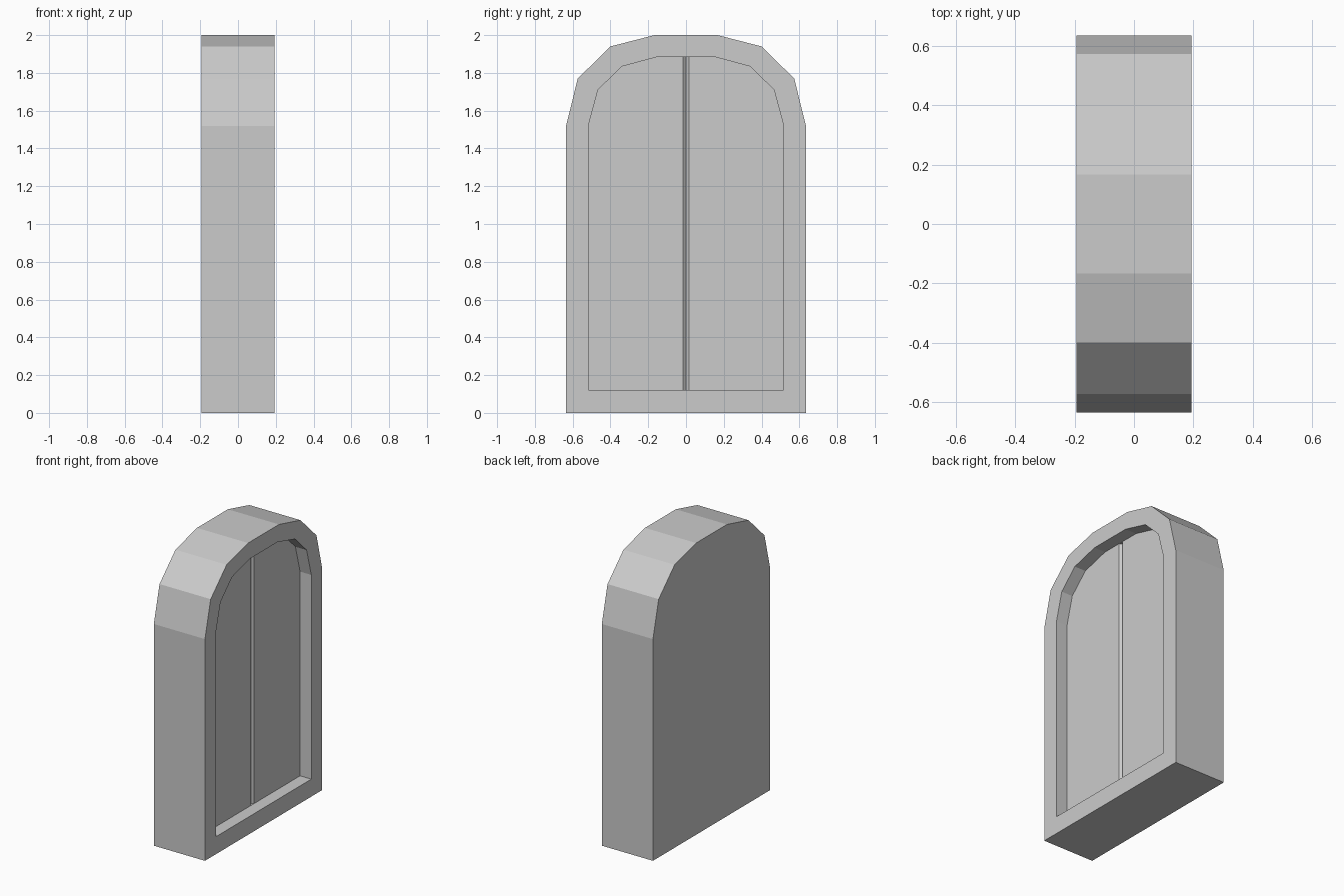
import bpy, bmesh

if "Cube" in bpy.data.objects:
    bpy.data.objects.remove(bpy.data.objects["Cube"])

HALF_DEPTH = 0.194
RECESS_X = HALF_DEPTH - 0.085


def prism(name, points, axis, start, end):
    """Extrude a closed 2D outline: axis 'x' takes (y, z), axis 'z' takes (x, y)."""
    bm = bmesh.new()
    place = (lambda a, b: (start, a, b)) if axis == 'x' else (lambda a, b: (a, b, start))
    shift = (end - start, 0, 0) if axis == 'x' else (0, 0, end - start)
    face = bm.faces.new([bm.verts.new(place(a, b)) for a, b in points])
    out = bmesh.ops.extrude_face_region(bm, geom=[face])
    moved = [v for v in out["geom"] if isinstance(v, bmesh.types.BMVert)]
    bmesh.ops.translate(bm, verts=moved, vec=shift)
    bmesh.ops.recalc_face_normals(bm, faces=bm.faces)
    mesh = bpy.data.meshes.new(name)
    bm.to_mesh(mesh)
    bm.free()
    obj = bpy.data.objects.new(name, mesh)
    bpy.context.collection.objects.link(obj)
    return obj


def mirrored(half):
    return half + [(-y, z) for y, z in reversed(half)]


def cut(target, cutter):
    mod = target.modifiers.new("cut", 'BOOLEAN')
    mod.operation, mod.solver, mod.object = 'DIFFERENCE', 'EXACT', cutter
    bpy.context.view_layer.objects.active = target
    bpy.ops.object.modifier_apply(modifier=mod.name)
    bpy.data.objects.remove(cutter)


# Arched window block
outer = [(0.635, 0), (0.635, 1.52), (0.573, 1.77), (0.40, 1.94), (0.167, 2.0)]
window = prism("arched_window", mirrored(outer), 'x', -HALF_DEPTH, HALF_DEPTH)

# Arched recess on the +x face
inner = [(0.517, 0.12), (0.517, 1.52), (0.466, 1.71), (0.34, 1.834), (0.15, 1.885)]
cut(window, prism("recess_cutter", mirrored(inner), 'x', RECESS_X, HALF_DEPTH + 0.1))

# Narrow V seam between the two leaves
seam = [(RECESS_X + 0.02, -0.017), (RECESS_X, -0.017), (RECESS_X - 0.015, 0),
        (RECESS_X, 0.017), (RECESS_X + 0.02, 0.017)]
cut(window, prism("seam_cutter", seam, 'z', 0.121, 1.884))
